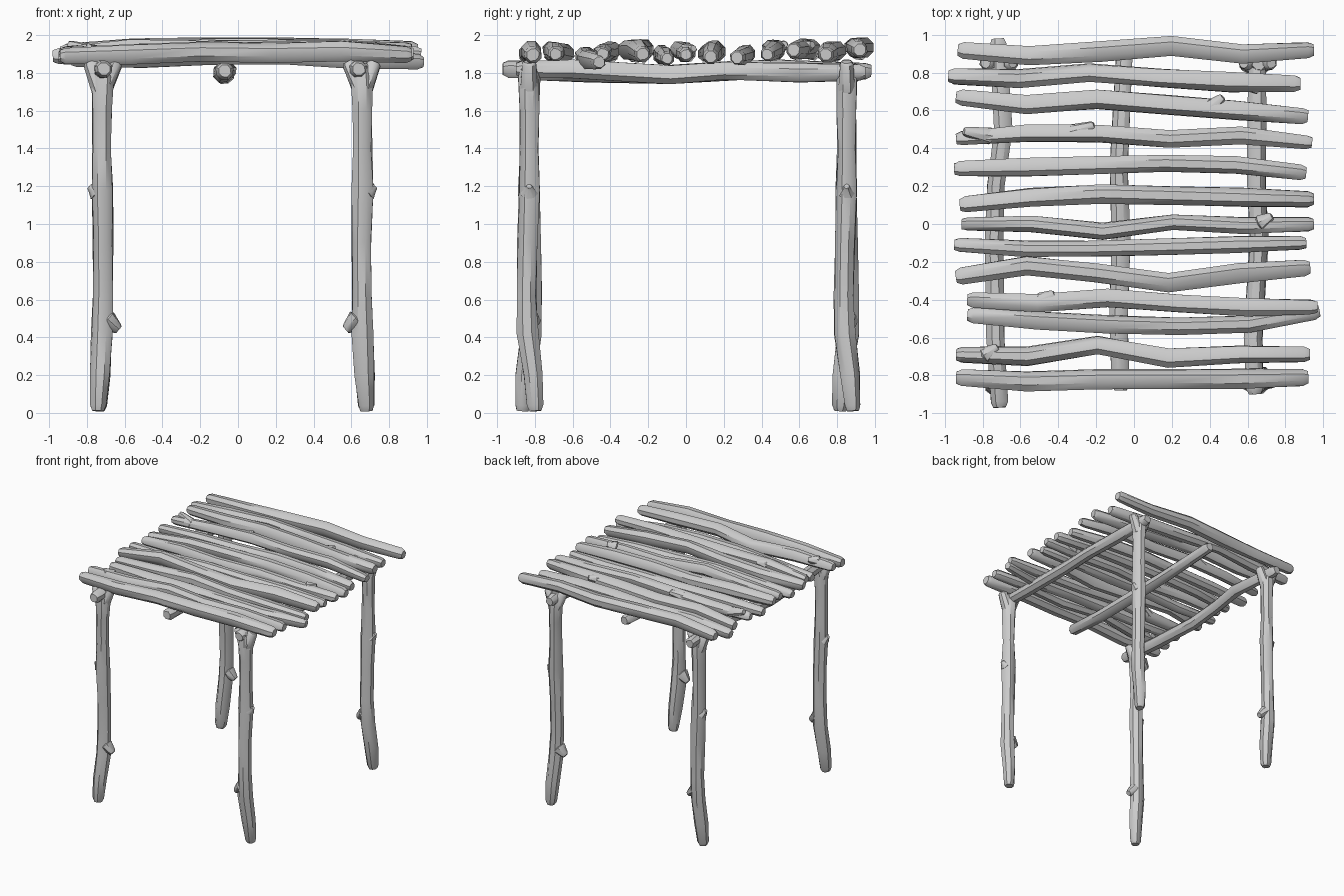
import bpy, bmesh, math, random
from mathutils import Vector

random.seed(4)
SIDES = 8

cube = bpy.data.objects.get("Cube")
if cube:
    bpy.data.objects.remove(cube)

wood = bpy.data.materials.new("grey wood")
wood.use_nodes = True
GREY = (0.6, 0.6, 0.6, 1)
wood.diffuse_color = GREY
wood.node_tree.nodes["Principled BSDF"].inputs["Base Color"].default_value = GREY


def add_limb(bm, points, radii, up, rough=0.08, tip=0.03):
    """Sweep an uneven ring along a path, with slightly rounded sawn ends."""
    pts = [Vector(p) for p in points]
    first, last = (pts[1] - pts[0]).normalized(), (pts[-1] - pts[-2]).normalized()
    path = [pts[0], pts[0] + first * tip] + pts[1:-1] + [pts[-1] - last * tip, pts[-1]]
    size = [radii[0] * 0.72, radii[0]] + list(radii[1:-1]) + [radii[-1], radii[-1] * 0.72]
    rings = []
    for i, (p, r) in enumerate(zip(path, size)):
        tangent = (path[min(i + 1, len(path) - 1)] - path[max(i - 1, 0)]).normalized()
        side = tangent.cross(Vector(up)).normalized()
        top = side.cross(tangent)
        ring = []
        for k in range(SIDES):
            a = math.tau * (k + 0.5) / SIDES
            rr = r * random.uniform(1 - rough, 1 + rough)
            ring.append(bm.verts.new(p + side * math.cos(a) * rr + top * math.sin(a) * rr))
        rings.append(ring)
    for a, b in zip(rings, rings[1:]):
        for k in range(SIDES):
            n = (k + 1) % SIDES
            bm.faces.new((a[k], a[n], b[n], b[k]))
    bm.faces.new(rings[0])
    bm.faces.new(rings[-1])


def add_knot(bm, base, end, r0, r1):
    """Short tapering stub of a broken twig."""
    add_limb(bm, [base, end], [r0, r1], (0.1, 0.9, 0.3), tip=0.012)


def finish(name, bm):
    bmesh.ops.recalc_face_normals(bm, faces=bm.faces)
    mesh = bpy.data.meshes.new(name)
    bm.to_mesh(mesh)
    bm.free()
    obj = bpy.data.objects.new(name, mesh)
    bpy.context.collection.objects.link(obj)
    mesh.materials.append(wood)
    bpy.ops.object.select_all(action="DESELECT")
    obj.select_set(True)
    bpy.context.view_layer.objects.active = obj
    bpy.ops.object.shade_smooth_by_angle(angle=math.radians(40))


# Forked legs: offset x, offset y, height, radius; one side is turned half round
LEG = [(-.02, -.035, .01, .046), (-.01, -.02, .2, .055), (0, .01, .42, .06),
       (.005, .015, .62, .054), (.005, .01, .9, .056), (0, 0, 1.18, .06),
       (0, 0, 1.4, .052), (0, 0, 1.6, .054), (.005, 0, 1.78, .06), (0, 0, 1.85, .05)]


def build_leg(name, cx, cy, turn):
    def place(x, y, z):
        return (cx + turn * x, cy + turn * y, z)
    bm = bmesh.new()
    add_limb(bm, [place(*p[:3]) for p in LEG], [p[3] for p in LEG], (0, 1, 0))
    add_knot(bm, place(.02, .01, .5), place(.09, .01, .44), .055, .03)
    add_knot(bm, place(-.02, 0, 1.16), place(-.068, 0, 1.2), .045, .02)
    add_knot(bm, place(0, 0, 1.7), place(-.065, 0, 1.86), .05, .038)
    add_knot(bm, place(0, 0, 1.7), place(.08, 0, 1.86), .05, .036)
    finish(name, bm)


for label, y in (("front", -.83), ("back", .85)):
    build_leg(label + "_right_leg", -.72, y, 1)
    build_leg(label + "_left_leg", .66, y, -1)

# Beams running front to back
BEAMS = {
    "right_beam": [(-.71, -.97, 1.82), (-.73, -.6, 1.81), (-.74, -.1, 1.79),
                   (-.73, .2, 1.81), (-.69, .5, 1.82), (-.72, .98, 1.81)],
    "middle_beam": [(-.07, -.88, 1.81), (-.08, -.5, 1.80), (-.07, -.08, 1.79),
                    (-.08, .3, 1.81), (-.05, .92, 1.81)],
    "left_beam": [(.64, -.9, 1.82), (.63, -.6, 1.82), (.66, -.08, 1.79),
                  (.65, .2, 1.81), (.65, .6, 1.80), (.65, .95, 1.80)],
}
for name, pts in BEAMS.items():
    bm = bmesh.new()
    add_limb(bm, pts, [.048] + [.052] * (len(pts) - 2) + [.046], (0, 0, 1))
    finish(name, bm)

# Roof poles, back to front: x start, x end, height, radius, then y along the pole
POLES = [
    (-.93, .95, 1.93, .054, .92, .89, .91, .94, .90, .92),
    (-.98, .88, 1.91, .052, .78, .77, .80, .77, .75, .74),
    (-.94, .92, 1.93, .053, .67, .63, .66, .63, .60, .57),
    (-.94, .94, 1.92, .047, .45, .48, .48, .45, .47, .43),
    (-.95, .91, 1.89, .050, .29, .30, .31, .32, .31, .27),
    (-.92, .95, 1.91, .052, .10, .14, .16, .15, .14, .13),
    (-.91, .95, 1.91, .046, 0, 0, -.04, .01, -.01, 0),
    (-.95, .91, 1.90, .046, -.11, -.13, -.13, -.12, -.11, -.10),
    (-.94, .93, 1.92, .054, -.28, -.22, -.26, -.31, -.26, -.23),
    (-.88, .97, 1.91, .048, -.40, -.42, -.39, -.42, -.44, -.44),
    (-.88, .98, 1.88, .050, -.48, -.51, -.53, -.54, -.53, -.46),
    (-.94, .93, 1.91, .050, -.69, -.70, -.64, -.71, -.69, -.69),
    (-.94, .92, 1.91, .055, -.81, -.83, -.82, -.82, -.82, -.81),
]
# Twig stubs on some poles: pole number, start point, end point
STUBS = [(1, (.6, .75, 1.9), (.66, .70, 1.9)), (2, (.4, .61, 1.93), (.47, .67, 1.95)),
         (3, (-.34, .48, 1.92), (-.21, .52, 1.95)), (3, (-.75, .46, 1.9), (-.9, .49, 1.95)),
         (6, (.66, 0, 1.91), (.73, .04, 1.93)), (9, (-.5, -.41, 1.91), (-.42, -.37, 1.93)),
         (11, (-.8, -.7, 1.91), (-.72, -.65, 1.92))]

for i, (x0, x1, z, r, *ys) in enumerate(POLES):
    bm = bmesh.new()
    pts, radii = [], []
    for k, y in enumerate(ys):
        t = k / (len(ys) - 1)
        bow = 0.02 * math.sin(math.pi * t) - 0.015 + random.uniform(-.01, .01)
        pts.append((x0 + (x1 - x0) * t, y, z + bow))
        radii.append(r * (0.85 if k in (0, len(ys) - 1) else random.uniform(.97, 1.07)))
    add_limb(bm, pts, radii, (0, 0, 1))
    for pole, base, end in STUBS:
        if pole == i:
            add_knot(bm, base, end, .045, .025)
    finish("roof_pole_%d" % (i + 1), bm)
